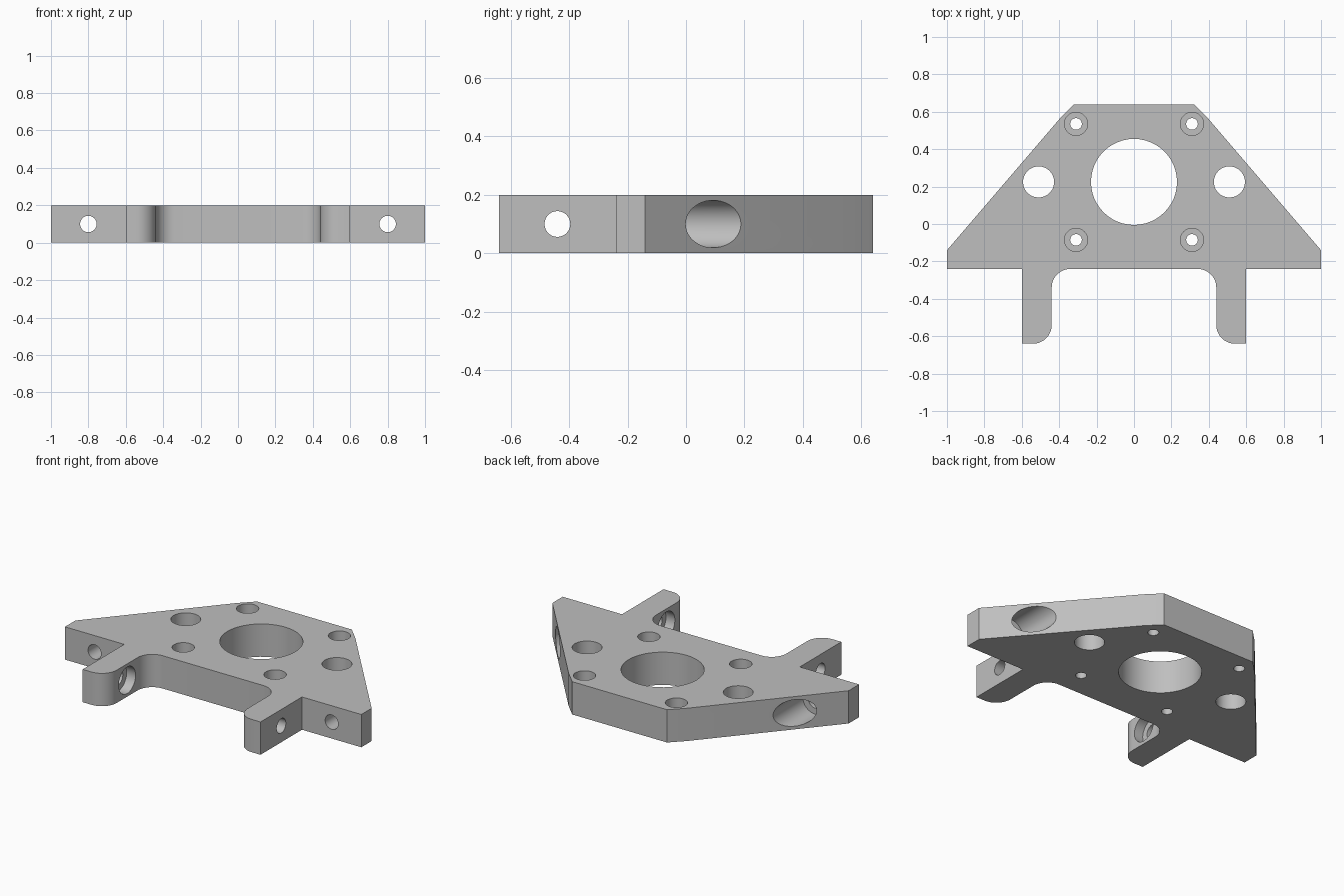
import bpy
import bmesh
from math import sin, cos, pi, radians
from mathutils import Matrix, Vector

cube = bpy.data.objects.get("Cube")
if cube:
    bpy.data.objects.remove(cube, do_unlink=True)

THICK = 0.2
MID = THICK / 2

grey = bpy.data.materials.new("machined grey")
grey.use_nodes = True
grey.diffuse_color = (0.52, 0.52, 0.52, 1)
grey.node_tree.nodes["Principled BSDF"].inputs["Base Color"].default_value = grey.diffuse_color


def arc(cx, cy, r, start, end, steps=12):
    """Points along a circular arc, angles in degrees."""
    angles = [radians(start + (end - start) * i / steps) for i in range(steps + 1)]
    return [(cx + r * cos(a), cy + r * sin(a)) for a in angles]


def add_object(name, bm):
    mesh = bpy.data.meshes.new(name)
    bmesh.ops.recalc_face_normals(bm, faces=bm.faces)
    bm.to_mesh(mesh)
    bm.free()
    mesh.materials.append(grey)
    obj = bpy.data.objects.new(name, mesh)
    bpy.context.collection.objects.link(obj)
    return obj


def drill(start, end, r):
    """Cut a round hole running between two points."""
    start, end = Vector(start), Vector(end)
    axis = end - start
    turn = axis.to_track_quat('Z', 'Y').to_matrix().to_4x4()
    bm = bmesh.new()
    bmesh.ops.create_cone(bm, cap_ends=True, segments=48, radius1=r, radius2=r,
                          depth=axis.length,
                          matrix=Matrix.Translation((start + end) / 2) @ turn)
    cutter = add_object("hole_cutter", bm)
    cutter.hide_render = True
    mod = plate.modifiers.new("hole", 'BOOLEAN')
    mod.operation = 'DIFFERENCE'
    mod.solver = 'EXACT'
    mod.object = cutter
    cutters.append(cutter)


# Plate outline: one half, from the back edge round to the front notch
half = [(0.32, 0.64), (0.40, 0.56), (1.0, -0.14), (1.0, -0.24),
        (0.6, -0.24), (0.6, -0.64)]
half += arc(0.54, -0.54, 0.1, 270, 180)     # rounded leg tip
half += arc(0.34, -0.34, 0.1, 0, 90)        # fillet between leg and plate
outline = half + [(-x, y) for x, y in reversed(half)]

bm = bmesh.new()
face = bm.faces.new([bm.verts.new((x, y, 0)) for x, y in outline])
up = bmesh.ops.extrude_face_region(bm, geom=[face])
bmesh.ops.translate(bm, vec=(0, 0, THICK),
                    verts=[v for v in up["geom"] if isinstance(v, bmesh.types.BMVert)])
plate = add_object("mounting_plate", bm)
cutters = []

# Centre bore
drill((0, 0.225, -0.1), (0, 0.225, 0.3), 0.23)

for s in (-1, 1):
    # Guide holes beside the bore
    drill((s * 0.51, 0.225, -0.1), (s * 0.51, 0.225, 0.3), 0.083)
    # Counterbored screw holes around the bore
    for y in (0.535, -0.085):
        drill((s * 0.31, y, -0.1), (s * 0.31, y, 0.3), 0.031)
        drill((s * 0.31, y, 0.08), (s * 0.31, y, 0.3), 0.062)
    # Wing holes, counterbored from the sloping side
    drill((s * 0.8, -0.4, MID), (s * 0.8, 0.4, MID), 0.044)
    drill((s * 0.8, -0.1, MID), (s * 0.8, 0.4, MID), 0.081)
    # Leg holes, counterbored from the inner side
    drill((s * 0.3, -0.44, MID), (s * 0.7, -0.44, MID), 0.044)
    drill((s * 0.3, -0.44, MID), (s * 0.5, -0.44, MID), 0.081)

# Bake the holes into the plate and drop the cutters
graph = bpy.context.evaluated_depsgraph_get()
baked = bpy.data.meshes.new_from_object(plate.evaluated_get(graph))
plate.modifiers.clear()
plate.data = baked
for cutter in cutters:
    bpy.data.objects.remove(cutter, do_unlink=True)

# Smooth bores and fillets, crisp edges
bpy.ops.object.select_all(action='DESELECT')
plate.select_set(True)
bpy.context.view_layer.objects.active = plate
bpy.ops.object.shade_smooth_by_angle(angle=radians(30))
